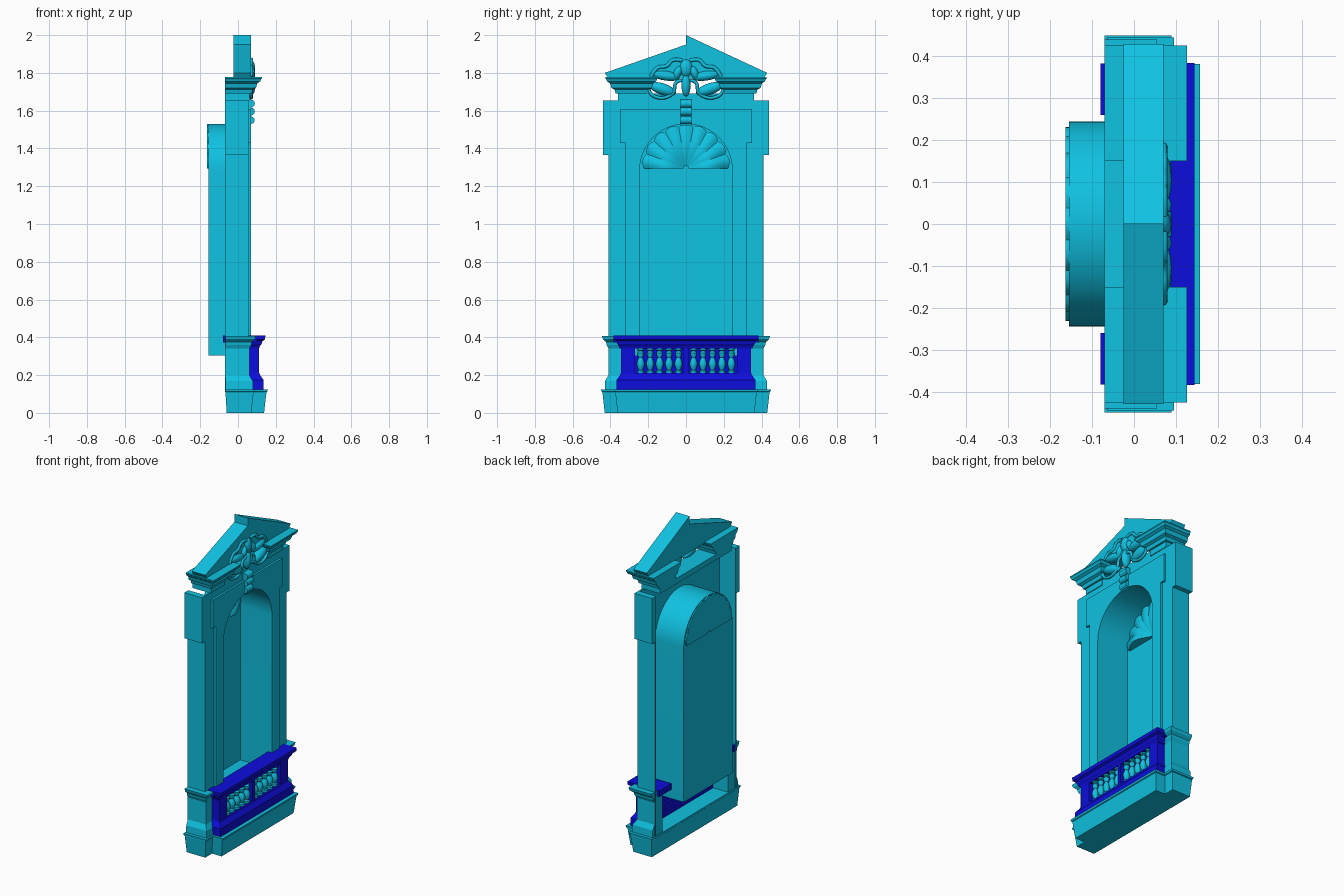
import bpy, bmesh
from math import sin, cos, pi, radians
from mathutils import Matrix, Vector

if "Cube" in bpy.data.objects:
    bpy.data.objects.remove(bpy.data.objects["Cube"])


def material(name, col):
    m = bpy.data.materials.new(name)
    m.diffuse_color = (*col, 1)
    m.use_nodes = True
    m.node_tree.nodes["Principled BSDF"].inputs["Base Color"].default_value = m.diffuse_color
    return m


STONE = material("cyan_stone", (0.005, 0.54, 0.76))
BLUE = material("blue_paint", (0.004, 0.004, 0.72))


def finish(name, bm, mat=STONE, smooth=False):
    bmesh.ops.recalc_face_normals(bm, faces=bm.faces)
    me = bpy.data.meshes.new(name)
    bm.to_mesh(me)
    bm.free()
    ob = bpy.data.objects.new(name, me)
    bpy.context.collection.objects.link(ob)
    me.materials.append(mat)
    if smooth:
        bpy.ops.object.select_all(action='DESELECT')
        ob.select_set(True)
        bpy.context.view_layer.objects.active = ob
        bpy.ops.object.shade_smooth_by_angle(angle=radians(35))
    return ob


def skin(name, rings, mat=STONE, first=True, last=True, smooth=False):
    """Join closed rings of points with quads and cap the ends."""
    bm = bmesh.new()
    rs = [[bm.verts.new(p) for p in r] for r in rings]
    n = len(rs[0])
    for a, b in zip(rs, rs[1:]):
        for i in range(n):
            bm.faces.new((a[i], a[(i + 1) % n], b[(i + 1) % n], b[i]))
    if first:
        bm.faces.new(rs[0])
    if last:
        bm.faces.new(rs[-1])
    return finish(name, bm, mat, smooth)


def slab(name, pts, x0, x1, **kw):
    """Extrude a (y, z) outline along x."""
    return skin(name, [[(x, y, z) for y, z in pts] for x in (x0, x1)], **kw)


def box(name, x0, x1, y0, y1, z0, z1, mat=STONE):
    return slab(name, [(y0, z0), (y1, z0), (y1, z1), (y0, z1)], x0, x1, mat=mat)


def moulded(name, x0, x1, y0, y1, profile, mat=STONE, grow=(1, 1), s=1):
    """Rectangular block whose front and ends follow a (z, offset) profile."""
    rings = []
    for z, d in profile:
        a, b = s * (y0 - d * grow[0]), s * (y1 + d * grow[1])
        rings.append([(x0, a, z), (x1 + d, a, z), (x1 + d, b, z), (x0, b, z)])
    return skin(name, rings, mat)


def mirrored(half):
    """Right-hand outline plus its reflection."""
    return half + [(-y, z) for y, z in reversed(half) if abs(y) > 1e-6]


R, SPRING = 0.245, 1.285
arch = [(R * sin(a * pi / 32), SPRING + R * cos(a * pi / 32)) for a in range(17)]

# Stepped base with projecting centre
rings = []
for z, d in [(0, 0), (.105, .012), (.11, .012), (.113, .018), (.125, .02)]:
    h = [(-.06 - d / 2, .43 + d), (.07 + d, .43 + d), (.07 + d, .362 + d), (.138 + d, .362 + d)]
    rings.append([(x, y, z) for x, y in h] + [(x, -y, z) for x, y in reversed(h)])
skin("base", rings)

# Front wall with arched opening, and the eared frame laid on it
slab("front_wall", mirrored(arch + [(R, .12), (.41, .12), (.41, 1.365), (.44, 1.365),
     (.44, 1.655), (.35, 1.655), (.35, 1.69), (0, 1.69)][:-1]), .045, .055)
slab("eared_frame", mirrored(arch + [(R, .305), (.32, .305), (.32, 1.43), (.35, 1.43),
     (.35, 1.61)]), .055, .068)
box("frieze_top", -.07, .055, -.35, .35, 1.655, 1.69)

# Niche shell, open to the front
slab("niche", mirrored(arch + [(R, .305)]), -.155, .055, last=False, smooth=True)

# Side walls, ears, pedestals and broken cornice, one per side
ped = [(.12, .02), (.17, .018), (.2, 0), (.34, 0), (.36, .01), (.375, .013), (.39, .03), (.408, .035)]
corn = [(1.655, 0), (1.69, 0), (1.69, .012), (1.712, .018), (1.72, .035), (1.745, .042),
        (1.755, .058), (1.765, .062), (1.77, .066), (1.777, .066)]
for s, side in ((1, "right"), (-1, "left")):
    box(side + "_side_wall", -.07, .045, s * .4, s * .41, .12, 1.655)
    box(side + "_ear", -.07, .055, s * .41, s * .44, 1.365, 1.655)
    moulded(side + "_pedestal", -.065, .06, .33, .41, ped, grow=(0, 1), s=s)
    moulded(side + "_cornice", -.07, .06, .216, .36, corn, s=s)

# Raking pediment, three stepped bands with open centre
K = .465
for i, (top, low, x1) in enumerate([(2, 1.95, .07), (1.95, 1.908, .056), (1.908, 1.872, .045)]):
    yo, yi = (top - 1.77) / K, (low - 1.77) / K
    h = [(0, top), (.43, top - K * .43), (.41, 1.77)] if i == 0 else [(0, top), (yo, 1.77)]
    slab("pediment_band", mirrored(h + [(yi, 1.77)]) + [(0, low)], -.025, x1)

# Keystone with rolled bumps
prof = [(.05, 1.53), (.07, 1.52)]
for zc, r in ((1.55, .02), (1.595, .021), (1.637, .021)):
    prof += [(.068 + r * cos(t * pi / 6), zc + r * sin(t * pi / 6)) for t in range(-3, 4)]
prof += [(.05, 1.66)]
skin("keystone", [[(x, y, z) for x, z in prof] for y in (-.03, .03)], smooth=True)


# Carved crest: leaves, scrolls and central drop
def leaf(name, y, z, ly, lz, ang=0, x=.06, depth=.03):
    bm = bmesh.new()
    bmesh.ops.create_uvsphere(bm, u_segments=16, v_segments=10, radius=1)
    bm.transform(Matrix.Translation((x, y, z)) @ Matrix.Rotation(radians(ang), 4, 'X')
                 @ Matrix.Diagonal((depth, ly, lz, 1)))
    return finish(name, bm, STONE, True)


def strand(name, pts, r):
    cu = bpy.data.curves.new(name, 'CURVE')
    cu.dimensions = '3D'
    cu.bevel_depth, cu.bevel_resolution, cu.resolution_u = r, 2, 6
    sp = cu.splines.new('NURBS')
    sp.points.add(len(pts) - 1)
    for p, (y, z) in zip(sp.points, pts):
        p.co = (.07, y, z, 1)
    sp.use_endpoint_u, sp.order_u = True, 3
    cu.use_fill_caps = True
    ob = bpy.data.objects.new(name, cu)
    cu.materials.append(STONE)
    bpy.context.collection.objects.link(ob)


leaf("crest_top", 0, 1.825, .035, .05)
leaf("crest_drop", 0, 1.735, .024, .06)
for s in (1, -1):
    leaf("crest_upper_leaf", s * .105, 1.785, .075, .026, s * 8)
    leaf("crest_lower_leaf", s * .125, 1.715, .075, .03, s * 18)
    leaf("crest_bud", s * .045, 1.8, .022, .04, s * 25)
    strand("crest_scroll", [(s * .185, 1.78), (s * .16, 1.835), (s * .1, 1.83), (s * .07, 1.88),
                            (s * .02, 1.865)], .01)
    strand("crest_ribbon", [(s * .02, 1.76), (s * .06, 1.76), (s * .06, 1.69), (s * .13, 1.66),
                            (s * .2, 1.69), (s * .2, 1.74)], .009)

# Scallop shell in the niche head
bm = bmesh.new()
NA, NR = 72, 8
grid = []
for j in range(NR + 1):
    t = .06 + .94 * j / NR
    row = []
    for i in range(NA + 1):
        a = pi * i / NA
        rad = t * (.222 + .012 * t * abs(sin(9 * a)))
        x = -.148 + .05 * sin(pi * min(1, t)) ** 1.2 * (1 - .6 * sin(a)) + .008 * t * abs(sin(9 * a))
        row.append(bm.verts.new((x, rad * cos(a), 1.295 + rad * sin(a))))
    grid.append(row)
for j in range(NR):
    for i in range(NA):
        bm.faces.new((grid[j][i], grid[j][i + 1], grid[j + 1][i + 1], grid[j + 1][i]))
ext = bmesh.ops.extrude_face_region(bm, geom=bm.faces[:], use_keep_orig=True)
for v in ext["geom"]:
    if isinstance(v, bmesh.types.BMVert):
        v.co.x = -.163
finish("shell", bm, STONE, True)

# Balustrade: plinth, rail, posts and back panel
moulded("balustrade_plinth", .04, .113, -.345, .345,
        [(.12, .022), (.175, .022), (.185, .015), (.2, .004), (.21, 0)], BLUE)
rail = [(.34, 0), (.352, .004), (.365, .014), (.38, .018), (.388, .032), (.41, .034)]
moulded("balustrade_rail", .04, .111, -.35, .35, rail, BLUE)
box("balustrade_panel", .055, .066, -.345, .345, .2, .35, BLUE)
box("balustrade_mullion", .06, .111, -.013, .013, .2, .35, BLUE)
for s in (1, -1):
    box("balustrade_post", .05, .111, s * .27, s * .345, .2, .35, BLUE)
    box("rail_return", -.08, .1, s * .26, s * .383, .372, .41, BLUE)

# Turned balusters, five per bay
turn = [(.205, .018), (.222, .018), (.228, .011), (.245, .018), (.262, .021), (.28, .016),
        (.293, .01), (.305, .016), (.318, .017), (.328, .01), (.332, .018), (.345, .018)]
for s in (1, -1):
    for i in range(5):
        y = s * (.04 + .05 * i)
        skin("baluster", [[(.09 + r * cos(k * pi / 6), y + r * sin(k * pi / 6), z)
                           for k in range(12)] for z, r in turn], smooth=True)
